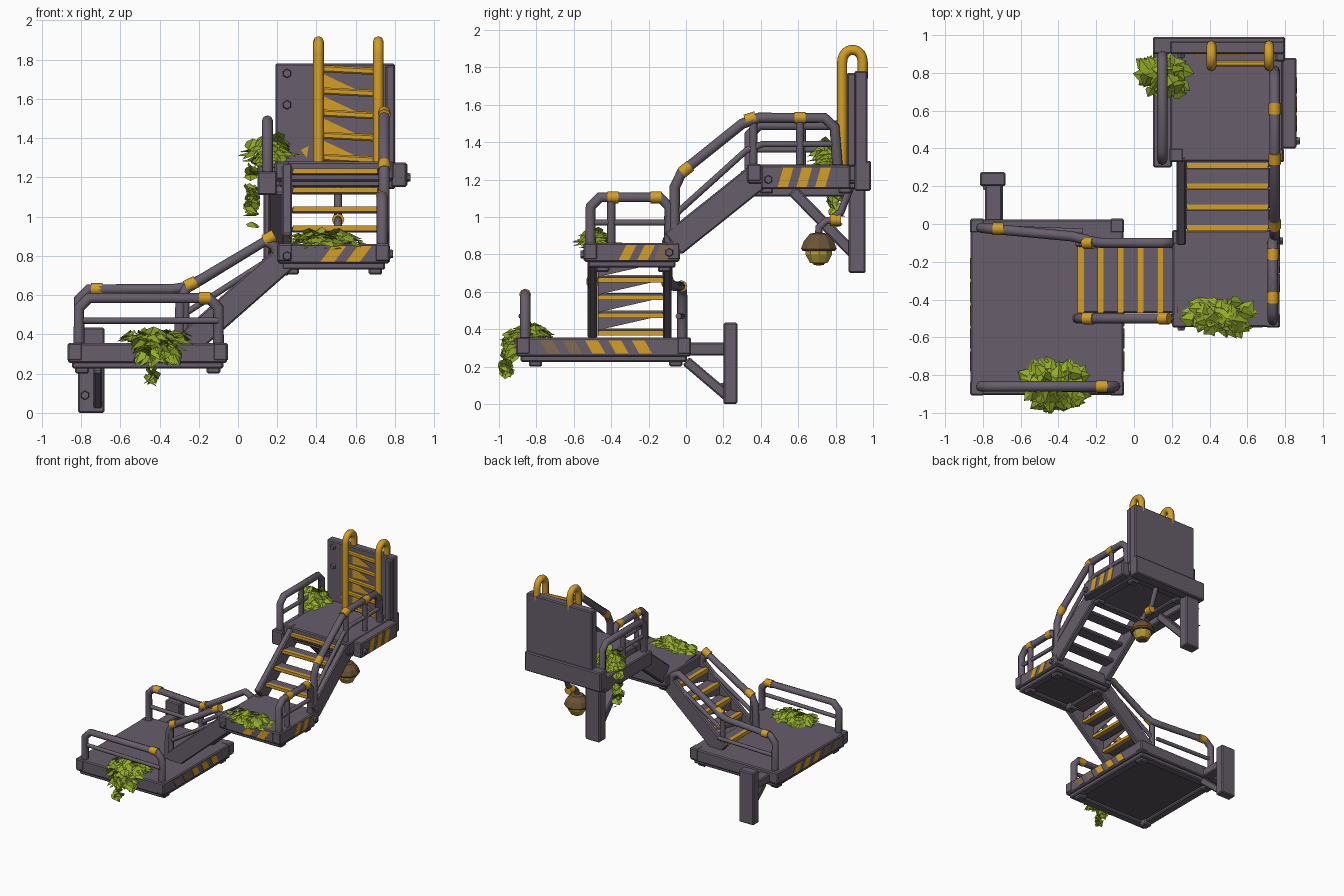
import bpy, bmesh, math, random
from mathutils import Vector, Matrix

random.seed(4)
if "Cube" in bpy.data.objects:
    bpy.data.objects.remove(bpy.data.objects["Cube"])


def material(name, *rgb):
    mat = bpy.data.materials.new(name)
    mat.use_nodes = True
    mat.diffuse_color = (*rgb, 1)
    mat.node_tree.nodes["Principled BSDF"].inputs["Base Color"].default_value = (*rgb, 1)
    return mat


METAL = material("purple grey metal", .135, .112, .145)
DARK = material("dark underside", .095, .078, .1)
YELLOW = material("safety yellow", .66, .345, .018)
FADED = material("faded paint", .23, .145, .08)
LEAF = material("leaf green", .29, .405, .022)
SHADE_LEAF = material("deep leaf green", .2, .29, .018)
RUST = material("rusty brown", .155, .085, .038)
GLASS = material("lamp amber", .48, .34, .04)


def finish(name, bm, mats, bevel=0):
    bmesh.ops.recalc_face_normals(bm, faces=bm.faces)
    mesh = bpy.data.meshes.new(name)
    bm.to_mesh(mesh)
    bm.free()
    for mat in mats:
        mesh.materials.append(mat)
    obj = bpy.data.objects.new(name, mesh)
    bpy.context.collection.objects.link(obj)
    if bevel:
        mod = obj.modifiers.new("worn edges", "BEVEL")
        mod.width, mod.segments = bevel, 1


def box(name, lo, hi, mat=METAL, bevel=.008):
    lo, hi = Vector(lo), Vector(hi)
    bm = bmesh.new()
    bmesh.ops.create_cube(bm, size=1, matrix=Matrix.Translation((lo + hi) / 2) @ Matrix.Diagonal((*(hi - lo), 1)))
    finish(name, bm, [mat], bevel)


def beam(name, a, b, width, height, mat=METAL):
    a, b = Vector(a), Vector(b)
    turn = (b - a).to_track_quat("Z", "Y").to_matrix().to_4x4()
    bm = bmesh.new()
    bmesh.ops.create_cube(bm, size=1, matrix=Matrix.Translation((a + b) / 2) @ turn
                          @ Matrix.Diagonal((width, height, (b - a).length, 1)))
    finish(name, bm, [mat], .008)


def pipe(name, points, radius=.025, mat=METAL, corner=.05):
    """Eight-sided tube with softened corners."""
    pts = [Vector(p) for p in points]
    path = [pts[0]]
    for before, here, after in zip(pts, pts[1:], pts[2:]):
        for other in (before, after):
            step = other - here
            path.append(here + step.normalized() * min(corner, step.length * .4))
    path.append(pts[-1])
    curve = bpy.data.curves.new(name, "CURVE")
    curve.dimensions = "3D"
    curve.bevel_depth, curve.bevel_resolution, curve.use_fill_caps = radius, 2, True
    spline = curve.splines.new("POLY")
    spline.points.add(len(path) - 1)
    for point, co in zip(spline.points, path):
        point.co = (*co, 1)
    curve.materials.append(mat)
    obj = bpy.data.objects.new(name, curve)
    bpy.context.collection.objects.link(obj)
    bpy.ops.object.select_all(action="DESELECT")
    obj.select_set(True)
    bpy.context.view_layer.objects.active = obj
    bpy.ops.object.convert(target="MESH")


def band(name, centre, along):
    centre, along = Vector(centre), Vector(along).normalized() * .03
    pipe(name, [centre - along, centre + along], .032, YELLOW)


def plates(name, polygons, normal, mat=YELLOW):
    """Thin plates raised along normal."""
    bm = bmesh.new()
    for polygon in polygons:
        face = bm.faces.new([bm.verts.new(p) for p in polygon])
        extruded = bmesh.ops.extrude_face_region(bm, geom=[face])["geom"]
        bmesh.ops.translate(bm, vec=Vector(normal) * .004,
                            verts=[v for v in extruded if isinstance(v, bmesh.types.BMVert)])
    finish(name, bm, [mat])


def hazard(name, start, along, normal, count, pitch, height, lean, mat=YELLOW):
    start, along, up = Vector(start), Vector(along), Vector((0, 0, height))
    shapes = []
    for i in range(count):
        a = start + along * pitch * i
        b = a + along * pitch * .55
        shapes.append([a, b, b + along * lean + up, a + along * lean + up])
    plates(name, shapes, normal, mat)


def bolt(name, centre, normal):
    bm = bmesh.new()
    turn = Vector(normal).to_track_quat("Z", "Y").to_matrix().to_4x4()
    bmesh.ops.create_cone(bm, cap_ends=True, segments=6, radius1=.026, radius2=.02, depth=.03,
                          matrix=Matrix.Translation(centre) @ turn)
    finish(name, bm, [METAL])


def platform(name, x0, x1, y0, y1, top, under=DARK, rim=.07):
    box(name + "_deck", (x0, y0, top - .1), (x1, y1, top))
    low = top - .13
    for side, x in (("right", x0 + .02), ("left", x1 - .02 - rim)):
        box(f"{name}_{side}_underbeam", (x, y0 + .02, low), (x + rim, y1 - .02, top - .09))
    for side, y in (("front", y0 + .02), ("back", y1 - .02 - rim)):
        box(f"{name}_{side}_underbeam", (x0 + .02, y, low), (x1 - .02, y + rim, top - .09))
    box(name + "_underside", (x0 + .05, y0 + .05, top - .108), (x1 - .05, y1 - .05, top - .1), under, 0)
    for x in (x0 + .035, x1 - .035):
        for y in (y0 + .035, y1 - .035):
            box(name + "_corner", (x - .038, y - .038, top - .09), (x + .038, y + .038, top + .002))
    for x in (x0 + .07, x1 - .07):
        for y in (y0 + .1, y1 - .08):
            box(name + "_foot", (x - .035, y - .035, low - .025), (x + .035, y + .035, top - .08))


# Three landings
platform("lower_platform", -.865, -.055, -.905, .025, .355)
platform("middle_platform", .205, .77, -.545, -.035, .86)
platform("upper_platform", .19, .79, .33, .93, 1.28, METAL)
box("upper_left_beam", (.1, .3, 1.11), (.2, .92, 1.23))
box("upper_back_beam", (.1, .9, 1.14), (.8, .99, 1.3))
box("upper_side_box", (.78, .4, 1.15), (.86, .88, 1.275))

# Hazard stripes, with the most exposed ones worn brown
for side, x, out in (("left", -.055, 1), ("right", -.865, -1)):
    hazard(f"lower_{side}_worn_stripes", (x, -.74, .27), (0, 1, 0), (out, 0, 0), 2, .12, .07, -.04, FADED)
    hazard(f"lower_{side}_stripes", (x, -.5, .27), (0, 1, 0), (out, 0, 0), 3, .125, .07, -.04)
hazard("middle_left_stripes", (.77, -.36, .77), (0, 1, 0), (1, 0, 0), 2, .1, .08, .04)
hazard("middle_left_worn_stripe", (.77, -.17, .77), (0, 1, 0), (1, 0, 0), 1, .13, .08, .03, FADED)
hazard("middle_front_stripes", (.42, -.545, .77), (1, 0, 0), (0, -1, 0), 2, .13, .08, .06)
hazard("upper_side_stripes", (.86, .49, 1.16), (0, 1, 0), (1, 0, 0), 3, .1, .105, .03)

# Lower flight, climbing towards +x
for i in range(5):
    x, z = -.29 + .105 * i, .4 + .095 * i
    box("lower_tread", (x, -.47, z - .03), (x + .11, -.12, z))
    box("lower_tread_nosing", (x - .008, -.47, z - .024), (x + .024, -.12, z + .004), YELLOW, 0)
    box("lower_tread_back_strip", (x + .08, -.47, z - .034), (x + .114, -.12, z - .01), YELLOW, 0)
    plates("lower_riser", [[(x + .1, -.47, z - .005), (x + .1, -.47, z + .09), (x + .1, -.14, z + .07)]], (1, 0, 0), METAL)
for side, y in (("front", -.5), ("back", -.1)):
    beam(f"lower_{side}_stringer", (-.27, y, .34), (.27, y, .815), .045, .135)
    start = (-.3, y, .36) if side == "front" else (-.81, -.02, .34)
    bend = [(-.29, y, .62)] if side == "front" else [(-.81, -.02, .63), (-.28, -.07, .63)]
    pipe(f"lower_{side}_handrail", [start, *bend, (-.22, y, .66), (.18, y, .9), (.2, y, .76)], .027)
    pipe(f"lower_{side}_middle_rail", [(-.28, y, .5), (.19, y, .8)], .016)
    pipe(f"lower_{side}_rail_post", [(-.27, y, .36), (-.27, y, .63)], .022)
    band(f"lower_{side}_low_band", (-.24, y, .655), (.1, 0, .05))
band("lower_front_high_band", (.16, -.5, .89), (.1, 0, .055))

# Upper flight, climbing towards +y
for i in range(4):
    y, z = -.03 + .11 * i, .95 + .097 * i
    box("upper_tread", (.27, y, z - .03), (.72, y + .11, z))
    box("upper_tread_nosing", (.28, y - .006, z - .02), (.71, y + .024, z + .004), YELLOW, 0)
for side, x in (("right", .25), ("left", .745)):
    beam(f"upper_{side}_stringer", (x, -.07, .855), (x, .4, 1.23), .05, .145)

# Railings on the lower landing
pipe("lower_front_rail", [(-.81, -.86, .34), (-.81, -.86, .585), (-.1, -.86, .585), (-.1, -.86, .34)], .028)
for side, y, x_end in (("front", -.86, -.1), ("back", -.02, -.27)):
    pipe(f"lower_{side}_guard_rail", [(-.81, y, .47), (x_end, y - .02, .47)], .016)
band("lower_front_band", (-.17, -.86, .585), (1, 0, 0))
band("lower_back_band", (-.72, -.025, .63), (1, 0, 0))

# Railings on the middle landing and the upper side
pipe("middle_left_rail", [(.735, -.51, .84), (.735, -.51, 1.105), (.735, -.09, 1.105), (.735, -.09, .84)], .028)
pipe("middle_left_guard_rail", [(.735, -.5, .97), (.735, -.09, .97)], .016)
pipe("middle_left_post", [(.735, -.4, .85), (.735, -.4, 1.1)], .022)
pipe("upper_left_handrail", [(.745, -.06, .85), (.745, -.06, 1.21), (.745, .34, 1.53),
                             (.745, .79, 1.53), (.745, .81, 1.27)], .028)
pipe("upper_left_guard_rail", [(.745, -.05, 1.02), (.745, .36, 1.39), (.745, .79, 1.39)], .017)
for y in (.36, .61):
    pipe("upper_left_post", [(.745, y, 1.26), (.745, y, 1.53)], .021)
for x, y, z, rise in ((.735, -.39, 1.105, 0), (.735, -.16, 1.105, 0), (.745, 0, 1.255, .8),
                      (.745, .345, 1.525, .3), (.745, .61, 1.53, 0)):
    band("left_rail_band", (x, y, z), (0, 1, rise))
pipe("upper_right_rail", [(.15, .34, 1.2), (.15, .34, 1.49), (.15, .89, 1.49), (.15, .89, 1.2)], .028)
pipe("upper_right_guard_rail", [(.15, .34, 1.36), (.15, .89, 1.36)], .016)
pipe("upper_right_post", [(.15, .62, 1.2), (.15, .62, 1.49)], .021)

# Wall with hooped ladder
box("back_wall", (.19, .9, 1.27), (.8, .97, 1.78))
box("wall_left_column", (.75, .86, 1.27), (.8, .91, 1.77))
for side, x in (("right", .41), ("left", .715)):
    arch = [(x, .89 - .055 * math.cos(t * math.pi / 6), 1.835 + .06 * math.sin(t * math.pi / 6)) for t in range(7)]
    pipe(f"ladder_{side}_rail", [(x, .835, 1.27), *arch, (x, .945, 1.74)], .027, YELLOW, .008)
for i in range(5):
    z = 1.295 + .113 * i
    beam("ladder_rung", (.41, .85, z + .008), (.715, .85, z - .008), .03, .036, YELLOW)
paint = [[(.32, .9, 1.34), (.35, .9, 1.3), (.36, .9, 1.36)]]
for i in range(4):
    z = 1.3 + .113 * i
    paint.append([(.43, .9, z), (.6, .9, z + .01), (.43, .9, z + .09)])
plates("wall_worn_paint", paint, (0, -1, 0))

# Bolts
for z in (1.73, 1.57):
    bolt("wall_bolt", (.25, .895, z), (0, -1, 0))
bolt("middle_side_bolt", (.775, -.09, .81), (1, 0, 0))
bolt("middle_front_bolt", (.25, -.55, .8), (0, -1, 0))
bolt("upper_side_bolt", (.865, .44, 1.2), (1, 0, 0))
bolt("bracket_bolt", (-.78, .195, .09), (0, -1, 0))

# Wall brackets
box("lower_bracket_post", (-.815, .2, 0), (-.68, .275, .435))
box("lower_bracket_arm", (-.79, 0, .26), (-.7, .21, .33))
beam("lower_bracket_brace", (-.715, 0, .23), (-.715, .235, .03), .045, .055)
box("upper_bracket_post", (.13, .87, .7), (.26, .96, 1.16))
beam("upper_bracket_brace", (.195, .57, 1.14), (.195, .9, .8), .08, .06)

# Hanging lamp
pipe("lamp_arm", [(.51, .88, 1.16), (.51, .81, .98), (.51, .71, .98), (.51, .71, .89)], .02)
band("lamp_arm_band", (.51, .8, .985), (0, 1, 0))


def lathe(name, profile, centre, mat):
    bm = bmesh.new()
    verts = [bm.verts.new((r, 0, z)) for r, z in profile]
    edges = [bm.edges.new(pair) for pair in zip(verts, verts[1:])]
    bmesh.ops.spin(bm, geom=verts + edges, cent=(0, 0, 0), axis=(0, 0, 1), angle=math.tau, steps=10)
    bmesh.ops.remove_doubles(bm, verts=bm.verts, dist=.001)
    bmesh.ops.translate(bm, verts=bm.verts, vec=centre)
    finish(name, bm, [mat])


lathe("lamp_cap", [(0, .09), (.05, .08), (.085, .04), (.1, 0), (.09, -.012), (0, -.012)], (.51, .71, .83), RUST)
lathe("lamp_globe", [(.075, .02), (.075, -.03), (.05, -.075), (0, -.085)], (.51, .71, .83), GLASS)
lathe("lamp_foot", [(0, .02), (.035, .018), (.03, -.008), (0, -.012)], (.51, .71, .752), RUST)


def foliage(name, clumps):
    """Folded heart-shaped leaves scattered through ellipsoid clumps; droop tilts the tips down."""
    bm = bmesh.new()
    outline = [(0, 0), (.5, .1), (.55, .5), (0, 1.15), (-.55, .5), (-.5, .1)]
    for centre, radii, count, droop in clumps:
        for _ in range(count):
            way = Vector([random.gauss(0, 1) for _ in range(3)]).normalized() * random.uniform(.3, 1)
            offset = Vector([w * r for w, r in zip(way, radii)])
            spread = Vector((way.x + random.gauss(0, .3), way.y + random.gauss(0, .3), 0)).normalized()
            out = (spread - Vector((0, 0, droop * random.uniform(.2, 1.3)))).normalized()
            turn = out.to_track_quat("Y", "Z").to_matrix()
            size = random.uniform(.05, .08)
            verts = [bm.verts.new(Vector(centre) + offset + turn @ Vector((x, y - .5, -abs(x) * .35)) * size)
                     for x, y in outline]
            for half in (verts[:4], [verts[0], *verts[3:]]):
                bm.faces.new(half).material_index = int(random.random() < .25)
    finish(name, bm, [LEAF, SHADE_LEAF])


# Ivy
foliage("lower_ivy", [((-.41, -.84, .385), (.21, .12, .04), 110, .6), ((-.41, -.94, .31), (.18, .03, .08), 40, 1.4),
                      ((-.44, -.96, .19), (.02, .01, .04), 6, 1.5)])
foliage("middle_ivy", [((.46, -.49, .885), (.21, .09, .05), 130, .6)])
foliage("upper_ivy", [((.15, .78, 1.33), (.14, .12, .085), 125, .8), ((.07, .8, 1.12), (.03, .04, .18), 24, 1.4)])
